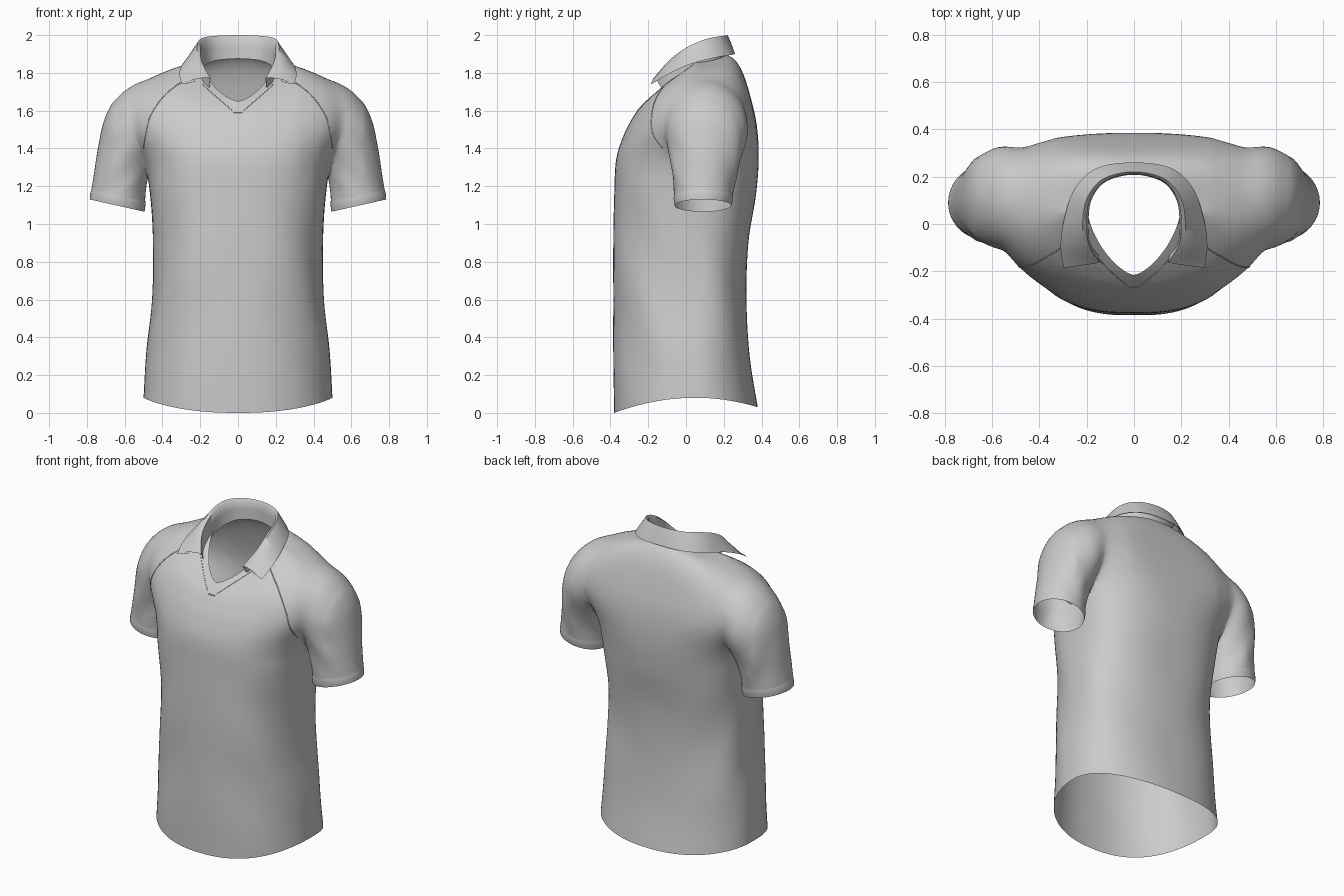
import bpy, bmesh, math
from mathutils import Vector
from mathutils.bvhtree import BVHTree
from mathutils.kdtree import KDTree

if "Cube" in bpy.data.objects:
    bpy.data.objects.remove(bpy.data.objects["Cube"])

fabric = bpy.data.materials.new("light_grey_fabric")
fabric.use_nodes = True
GREY = (0.6, 0.6, 0.6, 1)
fabric.diffuse_color = GREY
fabric.node_tree.nodes["Principled BSDF"].inputs["Base Color"].default_value = GREY


def smooth_rows(rows, steps):
    """Interpolate rows of numbers with a spline that passes through each row."""
    out = []
    for i in range(len(rows) - 1):
        a, b, c, d = (rows[max(0, min(len(rows) - 1, i + k))] for k in (-1, 0, 1, 2))
        for s in range(steps):
            t = s / steps
            out.append([q + 0.5 * t * (r - p + t * (2 * p - 5 * q + 4 * r - e + t * (3 * (q - r) + e - p)))
                        for p, q, r, e in zip(a, b, c, d)])
    return out + [list(rows[-1])]


def activate(obj):
    bpy.ops.object.select_all(action="DESELECT")
    obj.select_set(True)
    bpy.context.view_layer.objects.active = obj


def finish(obj, angle=50):
    activate(obj)
    bpy.ops.object.shade_smooth_by_angle(angle=math.radians(angle))


def loft(name, rings, closed=True, caps=False):
    bm = bmesh.new()
    grid = [[bm.verts.new(p) for p in ring] for ring in rings]
    n = len(grid[0])
    for lo, hi in zip(grid, grid[1:]):
        for j in range(n if closed else n - 1):
            k = (j + 1) % n
            bm.faces.new((lo[j], lo[k], hi[k], hi[j]))
    if caps:
        bm.faces.new(grid[0])
        bm.faces.new(grid[-1])
    bmesh.ops.recalc_face_normals(bm, faces=bm.faces)
    mesh = bpy.data.meshes.new(name)
    bm.to_mesh(mesh)
    bm.free()
    mesh.materials.append(fabric)
    obj = bpy.data.objects.new(name, mesh)
    bpy.context.collection.objects.link(obj)
    return obj


def power(v, e):
    return math.copysign(abs(v) ** e, v)


SEG = 96
MID_Y = 0.05


def body_ring(row):
    w, yf, yb, zf, zs, zb, nf, nb, p = row
    ring = []
    for j in range(SEG):
        a = 2 * math.pi * j / SEG
        c, s = math.cos(a), math.sin(a)
        n = nf if s < 0 else nb
        x, f = w * power(c, 2 / n), abs(s) ** (2 / n)
        end_y, end_z = (yf, zf) if s < 0 else (yb, zb)
        y = MID_Y + (end_y - MID_Y) * f
        z = zs + (end_z - zs) * f ** (p if s < 0 else 2)
        # soft diagonal folds at the flanks
        fold = 0.03 * abs(c * s) * math.sin(9 * z + 16 * y) * max(0, math.sin(math.pi * min(z / 1.3, 1)))
        ring.append((x * (1 + fold), y * (1 + fold), z))
    return ring


# Body: half width, front y, back y, front z, side z, back z, front and back roundness, dip
body_rows = [
    (.50, -.380, .380, .00, .08, .03, 2.3, 2.2, 2),
    (.485, -.385, .337, .30, .33, .30, 2.3, 2.3, 2),
    (.455, -.385, .320, .60, .60, .60, 2.4, 2.4, 2),
    (.45, -.385, .330, .90, .90, .90, 2.5, 2.5, 2),
    (.465, -.380, .370, 1.15, 1.15, 1.15, 2.6, 2.5, 2),
    (.50, -.370, .385, 1.34, 1.35, 1.35, 2.5, 2.8, 2),
    (.585, -.330, .375, 1.47, 1.52, 1.52, 2.3, 3.5, 2),
    (.57, -.290, .345, 1.55, 1.67, 1.66, 2.2, 3.4, 2),
    (.46, -.265, .305, 1.59, 1.775, 1.79, 2.1, 2.8, 1.8),
    (.32, -.245, .262, 1.615, 1.83, 1.865, 1.8, 2.4, 1.4),
    (.195, -.215, .218, 1.65, 1.855, 1.895, 1.5, 2.3, 1),
]
body_rings = [body_ring(r) for r in smooth_rows(body_rows, 6)]
shirt = loft("shirt_body", body_rings, caps=True)
openings = body_rings[0] + body_rings[-1]

# Sleeves: outer x, outer z, inner x, inner z, centre y, half depth
sleeve_rows = [
    (.785, 1.13, .495, 1.065, .09, .15),
    (.765, 1.25, .485, 1.20, .095, .165),
    (.74, 1.41, .455, 1.32, .105, .195),
    (.705, 1.56, .42, 1.38, .11, .22),
    (.635, 1.68, .38, 1.42, .108, .218),
    (.53, 1.752, .33, 1.45, .105, .2),
    (.40, 1.78, .28, 1.50, .11, .15),
]


def sleeve_ring(row, side, grow=1.0, folds=True):
    xo, zo, xi, zi, yc, h = row
    ring = []
    for j in range(64):
        a = 2 * math.pi * j / 64
        c, s = math.cos(a) * grow, math.sin(a) * grow
        if folds and 1.12 < zo < 1.6:
            s *= 1 + 0.03 * math.sin(5 * a + 20 * zo) * math.sin(math.pi * (zo - 1.12) / .48)
        ring.append((side * ((xo + xi) / 2 + c * (xo - xi) / 2), yc + h * s,
                     (zo + zi) / 2 + c * (zo - zi) / 2))
    return ring


for side, label in ((1, "left"), (-1, "right")):
    rings = [sleeve_ring(r, side) for r in smooth_rows(sleeve_rows, 6)]
    openings += rings[0]
    sleeve = loft(label + "_sleeve", rings, caps=True)
    activate(shirt)
    mod = shirt.modifiers.new("join", "BOOLEAN")
    mod.operation, mod.solver, mod.object = "UNION", "EXACT", sleeve
    bpy.ops.object.modifier_apply(modifier=mod.name)
    bpy.data.objects.remove(sleeve)
    # Turned cuff band
    low, up = sleeve_rows[:2]
    band = [[a + (b - a) * t for a, b in zip(low, up)] for t in (0, .15, .3, .42)]
    grows = (1.0, 1.015, 1.015, 1.0)
    cuff = loft(label + "_cuff", [sleeve_ring(r, side, g, False) for r, g in zip(band, grows)])
    finish(cuff, 30)

# Open the hem, neck and cuffs: every face lying wholly on an opening's rim is a lid
rim = KDTree(len(openings))
for i, co in enumerate(openings):
    rim.insert(co, i)
rim.balance()
bm = bmesh.new()
bm.from_mesh(shirt.data)
lids = [f for f in bm.faces if all(rim.find(v.co)[2] < 1e-4 for v in f.verts)]
bmesh.ops.delete(bm, geom=lids, context="FACES")

# Soften the armholes
soft = [v for v in bm.verts if .34 < abs(v.co.x) < .66 and v.co.z > 1.25]
for _ in range(14):
    bmesh.ops.smooth_vert(bm, verts=soft, factor=.5, use_axis_x=True, use_axis_y=True, use_axis_z=True)
bm.to_mesh(shirt.data)
tree = BVHTree.FromBMesh(bm)
bm.free()
finish(shirt, 60)

# Folded collar: inner foot, fold and outer edge at stations from back to front
collar_half = [
    (0, .208, 1.875, 0, .212, 2.0, 0, .26, 1.90),
    (.12, .178, 1.865, .125, .18, 1.995, .155, .237, 1.895),
    (.18, .10, 1.835, .187, .10, 1.98, .25, .15, 1.88),
    (.192, 0, 1.795, .20, 0, 1.935, .295, .02, 1.845),
    (.185, -.08, 1.745, .19, -.09, 1.865, .31, -.09, 1.795),
    (.15, -.13, 1.72, .145, -.165, 1.775, .298, -.185, 1.74),
]
mirrored = [[-v if i % 3 == 0 else v for i, v in enumerate(r)] for r in collar_half[:0:-1]]
sections = []
for r in smooth_rows(mirrored + collar_half, 8):
    foot, fold, edge = Vector(r[:3]), Vector(r[3:6]), Vector(r[6:])
    out = (edge - fold) * .12
    out.z = 0
    crest = fold + out * 1.5
    bulge = fold.lerp(edge, .5) + out * .5 + Vector((0, 0, .008))
    sections.append([foot, foot.lerp(fold, .5), fold.lerp(foot, .08), crest, bulge, edge,
                     edge - out * .6, fold.lerp(edge, .6) - out * .6])
finish(loft("collar", sections, closed=False), 60)


def seam(name, points, radius=.003):
    """Thin raised seam laid on the front of the shirt."""
    hits = []
    for x, z in smooth_rows(points, 8):
        hit = tree.ray_cast(Vector((x, -1, z)), Vector((0, 1, 0)))[0]
        if hit and hit.y < .1:
            hits.append(hit)
    curve = bpy.data.curves.new(name, "CURVE")
    curve.dimensions = "3D"
    curve.bevel_depth, curve.bevel_resolution = radius, 1
    spline = curve.splines.new("POLY")
    spline.points.add(len(hits) - 1)
    for pt, co in zip(spline.points, hits):
        pt.co = (*co, 1)
    curve.materials.append(fabric)
    bpy.context.collection.objects.link(bpy.data.objects.new(name, curve))


# Raglan seams and neck placket stitching
for side, label in ((1, "left"), (-1, "right")):
    seam(label + "_raglan_seam", [(side * x, z) for x, z in
                                  ((.27, 1.77), (.38, 1.69), (.46, 1.58), (.49, 1.47), (.50, 1.40))])
    seam(label + "_placket_seam", [(side * x, z) for x, z in ((.19, 1.74), (.11, 1.67), (.03, 1.60))], .002)
seam("placket_end_seam", [(-.025, 1.59), (.025, 1.59)], .003)
